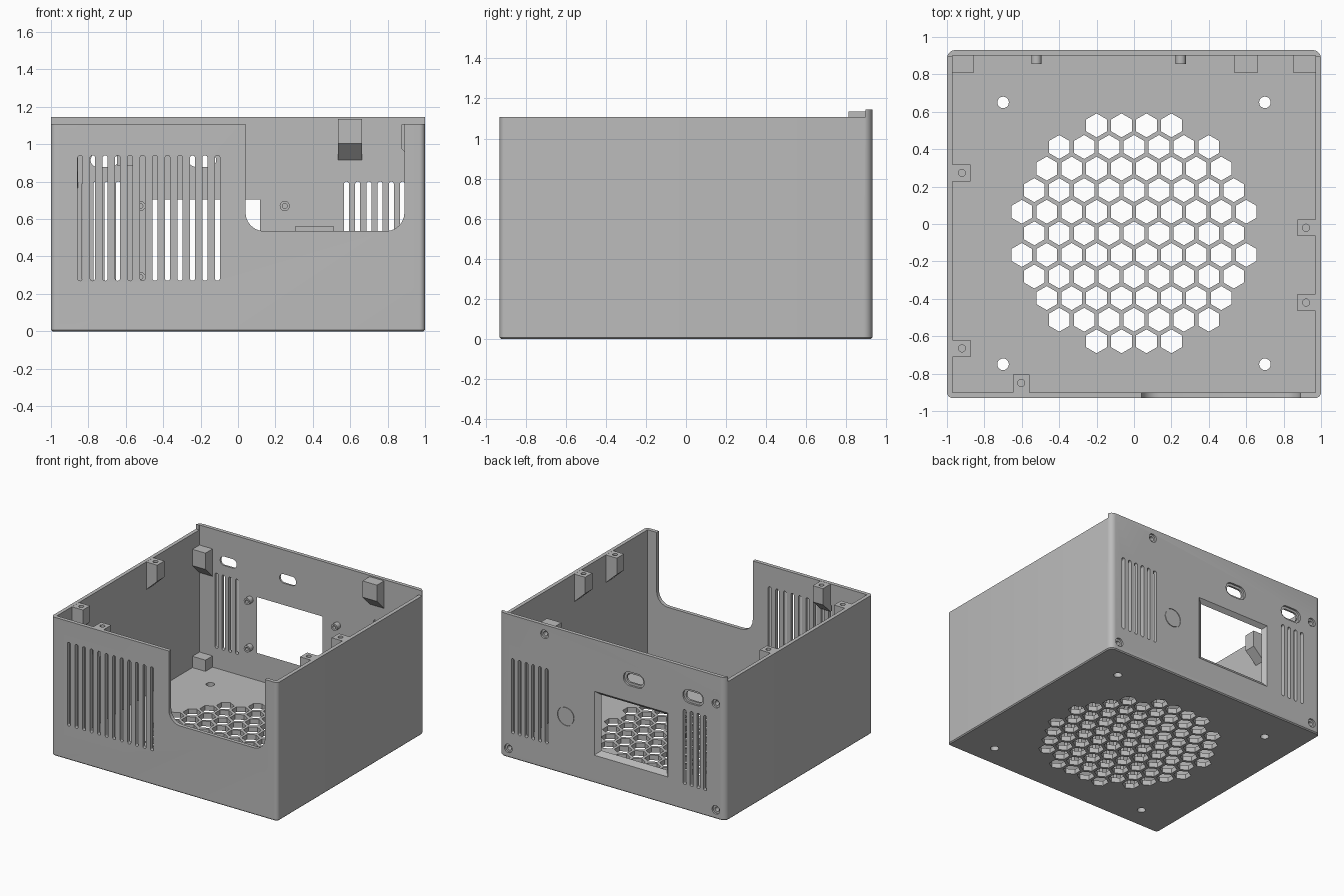
import bpy, bmesh
from math import sin, cos, pi
from mathutils import Matrix, Vector

cube = bpy.data.objects.get("Cube")
if cube:
    bpy.data.objects.remove(cube, do_unlink=True)

grey = bpy.data.materials.new("case_grey")
grey.use_nodes = True
COLOUR = (0.5, 0.5, 0.5, 1)
grey.diffuse_color = COLOUR
grey.node_tree.nodes["Principled BSDF"].inputs["Base Color"].default_value = COLOUR

WALL_TOP, BACK_TOP, FLOOR = 1.107, 1.145, 0.04
IN_X, IN_Y, OUT_Y = 0.97, 0.9, 0.93


# Profiles
def ngon(cx, cy, r, n=20, phase=0):
    return [(cx + r * cos(phase + 2 * pi * i / n), cy + r * sin(phase + 2 * pi * i / n))
            for i in range(n)]


def rrect(x0, x1, y0, y1, r=0, r_top=None, seg=6):
    r_top = r if r_top is None else r_top
    pts = []
    for k, (x, y, sx, sy) in enumerate([(x1, y1, 1, 1), (x0, y1, -1, 1),
                                        (x0, y0, -1, -1), (x1, y0, 1, -1)]):
        rad = r_top if sy > 0 else r
        if rad == 0:
            pts.append((x, y))
            continue
        for i in range(seg + 1):
            a = pi / 2 * (k + i / seg)
            pts.append((x - sx * rad + rad * cos(a), y - sy * rad + rad * sin(a)))
    return pts


def pill(cx, cy, hw, hh):
    return rrect(cx - hw, cx + hw, cy - hh, cy + hh, min(hw, hh) * 0.98)


# Solids: a profile swept between a and b along an axis
def prism(bm, pts, a, b, axis="z", end=None):
    def place(p, w):
        return {"z": (p[0], p[1], w), "y": (p[0], w, p[1]), "x": (w, p[0], p[1])}[axis]
    lo = [bm.verts.new(place(p, a)) for p in pts]
    hi = [bm.verts.new(place(p, b)) for p in (end or pts)]
    faces = [bm.faces.new(lo), bm.faces.new(hi)]
    n = len(pts)
    for i in range(n):
        faces.append(bm.faces.new((lo[i], lo[(i + 1) % n], hi[(i + 1) % n], hi[i])))
    bmesh.ops.recalc_face_normals(bm, faces=faces)
    return lo


def make(name, bm):
    mesh = bpy.data.meshes.new(name)
    bm.to_mesh(mesh)
    bm.free()
    mesh.materials.append(grey)
    obj = bpy.data.objects.new(name, mesh)
    bpy.context.collection.objects.link(obj)
    return obj


def activate(obj):
    bpy.ops.object.select_all(action="DESELECT")
    obj.select_set(True)
    bpy.context.view_layer.objects.active = obj


def cut(obj, bm):
    cutter = make("cutter", bm)
    cutter.hide_render = True
    mod = obj.modifiers.new("cut", "BOOLEAN")
    mod.operation, mod.solver, mod.object = "DIFFERENCE", "EXACT", cutter
    activate(obj)
    bpy.ops.object.modifier_apply(modifier=mod.name)
    bpy.data.objects.remove(cutter, do_unlink=True)


def smooth(obj):
    activate(obj)
    bpy.ops.object.shade_smooth_by_angle(angle=pi / 6)


# Outer shell with a small chamfer round the base
bm = bmesh.new()
base = prism(bm, rrect(-1, 1, -OUT_Y, OUT_Y, 0.03, 0.045), 0, BACK_TOP)
rim = [e for e in bm.edges if all(v in base for v in e.verts)]
bmesh.ops.bevel(bm, geom=rim, offset=0.008, segments=1, affect="EDGES")
shell = make("case_shell", bm)

# Cavity, then lower the front and side walls below the back wall
bm = bmesh.new()
prism(bm, rrect(-IN_X, IN_X, -IN_Y, IN_Y), FLOOR, 2)
cut(shell, bm)
bm = bmesh.new()
prism(bm, rrect(-2, 2, -2, IN_Y - 0.004), WALL_TOP, 2)
cut(shell, bm)

bm = bmesh.new()
# Honeycomb fan grille and fan screw holes in the floor
PITCH = 0.1333
for row, count in enumerate([4, 7, 8, 9, 10, 9, 10, 9, 8, 7, 4]):
    for i in range(count):
        x = (i - (count - 1) / 2) * PITCH
        y = -0.05 + (5 - row) * PITCH * 0.866
        prism(bm, ngon(x, y, 0.064, 6, pi / 6), -0.05, 0.1)
for x in (-0.7, 0.7):
    for y in (-0.75, 0.65):
        prism(bm, ngon(x, y, 0.031), -0.05, 0.1)
# Front vent slots and the wide front notch
for i in range(12):
    prism(bm, pill(-0.11 - i * 0.0667, 0.605, 0.0135, 0.335), -1, -0.88, "y")
prism(bm, rrect(0.04, 0.89, 0.535, 2, 0.1, 0), -1, -0.88, "y")
# Back vent slots
for start, count in ((0.58, 6), (-0.82, 4)):
    for i in range(count):
        prism(bm, pill(start + i * 0.06, 0.5, 0.0135, 0.3), 0.88, 1, "y")
# Flared power socket opening
prism(bm, rrect(-0.455, 0.11, 0.265, 0.7), 0.895, 0.935, "y",
      rrect(-0.495, 0.167, 0.215, 0.737))
# Cable ports
PORTS = [(-0.715, 0.915), (-0.19, 0.915)]
for x, z in PORTS:
    prism(bm, pill(x, z, 0.073, 0.036), 0.88, 1, "y")
# Back screw holes
SCREWS = [(0.6, 1.07), (-0.915, 0.92), (0.92, 0.072), (-0.915, 0.072)]
for x, z in SCREWS:
    prism(bm, ngon(x, z, 0.018), 0.88, 1, "y")
cut(shell, bm)

# Shallow recesses on the back wall: port surrounds, screw heads, knockout
bm = bmesh.new()
for x, z in PORTS:
    prism(bm, pill(x, z, 0.092, 0.055), 0.915, 1, "y")
for x, z in SCREWS:
    prism(bm, ngon(x, z, 0.034), 0.915, 1, "y")
prism(bm, ngon(0.41, 0.465, 0.075, 32), 0.925, 1, "y")
prism(bm, rrect(0.308, 0.51, 0.365, 0.56), 0.85, 0.912, "y")
cut(shell, bm)
bm = bmesh.new()
prism(bm, ngon(0.41, 0.465, 0.069, 32), 0.92, 0.93, "y")
smooth(shell)
smooth(make("knockout_disc", bm))


# Wall blocks with a sloped underside: origin on the wall, local x points inward
def bracket(bm, pos, turn, width, depth, top, straight=0.13, taper=0.09):
    start = len(bm.verts)
    profile = [(-0.01, top), (depth, top), (depth, top - straight),
               (0, top - straight - taper), (-0.01, top - straight - taper)]
    prism(bm, profile, -width / 2, width / 2, "y")
    bm.verts.ensure_lookup_table()
    mat = Matrix.Translation(Vector((*pos, 0))) @ Matrix.Rotation(turn, 4, "Z")
    bmesh.ops.transform(bm, matrix=mat, verts=bm.verts[start:])


# Lid posts along the side and front walls, each drilled from above
POSTS = [("left_post_front", (IN_X, -0.42), pi), ("left_post_back", (IN_X, -0.02), pi),
         ("right_post_front", (-IN_X, -0.665), 0), ("right_post_back", (-IN_X, 0.273), 0),
         ("front_post", (-0.603, -IN_Y), pi / 2)]
for name, pos, turn in POSTS:
    bm = bmesh.new()
    bracket(bm, pos, turn, 0.09, 0.096, WALL_TOP - 0.001)
    post = make(name, bm)
    bm = bmesh.new()
    prism(bm, ngon(pos[0] + 0.05 * cos(turn), pos[1] + 0.05 * sin(turn), 0.019),
          WALL_TOP - 0.1, 2)
    cut(post, bm)
    smooth(post)

# Screw blocks on the back wall and in the floor corners
for name, x, width, top in (("back_block_high", 0.598, 0.128, 1.135),
                            ("back_block_low", -0.915, 0.12, 0.985),
                            ("floor_block_left", 0.912, 0.125, 0.13),
                            ("floor_block_right", -0.915, 0.12, 0.13)):
    bm = bmesh.new()
    if top < 0.5:
        prism(bm, rrect(x - width / 2, x + width / 2, 0.81, 0.905), 0.02, top)
    else:
        bracket(bm, (x, IN_Y), -pi / 2, width, 0.09, top)
    block = make(name, bm)
    bm = bmesh.new()
    for sx, sz in SCREWS:
        prism(bm, ngon(sx, sz, 0.018), 0.86, 1, "y")
    cut(block, bm)
    smooth(block)

# Tubular standoffs for the power socket
for side, x in (("right", -0.522), ("left", 0.25)):
    for level, z in (("lower", 0.29), ("upper", 0.67)):
        bm = bmesh.new()
        prism(bm, ngon(x, z, 0.027), 0.856, 0.905, "y")
        standoff = make(f"{side}_{level}_standoff", bm)
        bm = bmesh.new()
        prism(bm, ngon(x, z, 0.013), 0.8, 0.895, "y")
        cut(standoff, bm)
        smooth(standoff)
